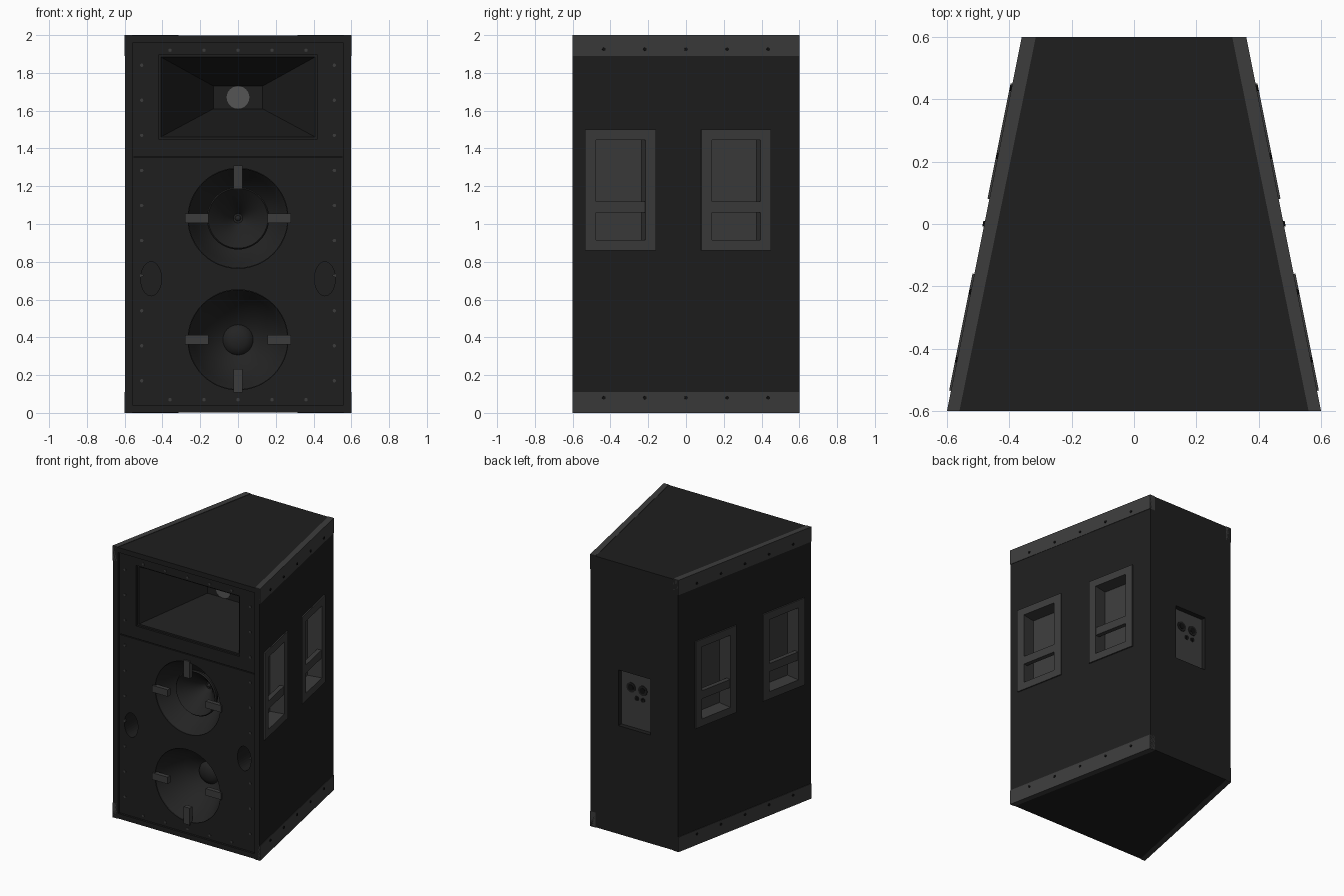
import bpy, bmesh, math
from mathutils import Matrix, Vector

if "Cube" in bpy.data.objects:
    bpy.data.objects.remove(bpy.data.objects["Cube"])


def material(name, v):
    m = bpy.data.materials.new(name)
    m.diffuse_color = (v, v, v, 1)
    m.use_nodes = True
    m.node_tree.nodes["Principled BSDF"].inputs["Base Color"].default_value = m.diffuse_color
    return m


BLACK = material("black_paint", 0.013)
DARK = material("dark_cone", 0.017)
GREY = material("grey_metal", 0.045)
LIGHT = material("light_metal", 0.09)
HOLE = material("screw_black", 0.005)


def finish(name, bm, mat=BLACK, matrix=None, smooth=False):
    if matrix is not None:
        bm.transform(matrix)
    bmesh.ops.recalc_face_normals(bm, faces=bm.faces)
    me = bpy.data.meshes.new(name)
    bm.to_mesh(me)
    bm.free()
    ob = bpy.data.objects.new(name, me)
    bpy.context.collection.objects.link(ob)
    me.materials.append(mat)
    if smooth:
        bpy.ops.object.select_all(action='DESELECT')
        bpy.context.view_layer.objects.active = ob
        ob.select_set(True)
        bpy.ops.object.shade_smooth_by_angle(angle=math.radians(35))
    return ob


def loft(name, a, b, mat=BLACK, matrix=None):
    """Solid between two matching rings of points."""
    bm = bmesh.new()
    ra = [bm.verts.new(p) for p in a]
    rb = [bm.verts.new(p) for p in b]
    bm.faces.new(ra)
    bm.faces.new(rb)
    n = len(ra)
    for i in range(n):
        j = (i + 1) % n
        bm.faces.new((ra[i], ra[j], rb[j], rb[i]))
    return finish(name, bm, mat, matrix)


def prism(name, plan, z0, z1, mat=BLACK, matrix=None):
    return loft(name, [(x, y, z0) for x, y in plan], [(x, y, z1) for x, y in plan], mat, matrix)


def box(name, x0, x1, y0, y1, z0, z1, mat=BLACK, matrix=None):
    return prism(name, [(x0, y0), (x1, y0), (x1, y1), (x0, y1)], z0, z1, mat, matrix)


def disc(name, x, z, rx, rz, y0, y1, mat=BLACK, matrix=None, n=48):
    ang = [2 * math.pi * i / n for i in range(n)]
    ring = [[(x + rx * math.cos(a), y, z + rz * math.sin(a)) for a in ang] for y in (y0, y1)]
    return loft(name, ring[0], ring[1], mat, matrix)


def lathe(name, profile, z, mat, n=48):
    """Spin (radius, depth behind the baffle) around the driver axis."""
    bm = bmesh.new()
    vs = [bm.verts.new((r, BAFFLE + d, z)) for r, d in profile]
    es = [bm.edges.new(p) for p in zip(vs, vs[1:])]
    bmesh.ops.spin(bm, geom=vs + es, cent=(0, 0, z), axis=(0, 1, 0),
                   angle=2 * math.pi, steps=n, use_duplicate=False)
    bmesh.ops.remove_doubles(bm, verts=bm.verts, dist=1e-5)
    return finish(name, bm, mat, smooth=True)


def cut(ob, cutters):
    for c in cutters:
        m = ob.modifiers.new("cut", 'BOOLEAN')
        m.operation, m.solver, m.object = 'DIFFERENCE', 'EXACT', c
        bpy.context.view_layer.objects.active = ob
        bpy.ops.object.modifier_apply(modifier=m.name)
        bpy.data.objects.remove(c)


BAFFLE = -0.585
DRIVERS = {"upper": (1.03, (90, 0, 180)), "lower": (0.387, (270, 0, 180))}
E = 0.003

# side wall frames: local x = outward normal, y = along wall, z = up
L = math.hypot(0.24, 1.2)
right = Matrix(((1.2 / L, -0.24 / L, 0, 0.48), (0.24 / L, 1.2 / L, 0, 0),
                (0, 0, 1, 0), (0, 0, 0, 1)))
SIDES = {"right": right, "left": Matrix.Diagonal((-1, 1, 1, 1)) @ right}

# cabinet shell
cabinet = prism("cabinet", [(-0.6 + E, -0.6), (0.6 - E, -0.6), (0.36 - E, 0.6), (-0.36 + E, 0.6)],
                E, 2 - E)


def rect(hx, z0, z1, y):
    return [(-hx, y, z0), (hx, y, z0), (hx, y, z1), (-hx, y, z1)]


# front recess, panel groove, horn, driver holes, ports, rear recess
cutters = [
    box("c", -0.555, 0.555, -0.7, BAFFLE, 0.04, 1.96),
    box("c", -0.55, 0.55, -0.7, BAFFLE + 0.008, 1.352, 1.358),
    box("c", -0.42, 0.42, -0.7, BAFFLE + 0.015, 1.45, 1.895),
    loft("c", rect(0.41, 1.46, 1.885, BAFFLE + 0.01), rect(0.13, 1.61, 1.73, -0.17)),
    box("c", -0.13, 0.13, 0.56, 0.7, 0.8, 1.21),
]
for z, _ in DRIVERS.values():
    cutters.append(disc("c", 0, z, 0.265, 0.265, -0.7, BAFFLE + 0.32))
for s in (-1, 1):
    cutters.append(disc("c", s * 0.46, 0.71, 0.055, 0.09, -0.7, -0.4, n=32))
HANDLES = [(-0.535, -0.16), (0.08, 0.45)]
for m in SIDES.values():
    for y0, y1 in HANDLES:
        cutters.append(box("c", -0.106, 0.1, y0 * 1.02 + 0.03, y1 * 1.02 - 0.03, 0.89, 1.47, matrix=m))
cut(cabinet, cutters)

# horn throat
disc("horn_throat", 0, 1.67, 0.06, 0.06, -0.174, -0.165, LIGHT)

# speaker cones
cone = [(0.264, 0.01), (0.235, 0.06), (0.165, 0.2)]
lathe("lower_cone", cone + [(0.08, 0.25), (0.075, 0.24), (0.045, 0.222), (0, 0.215)],
      DRIVERS["lower"][0], DARK)
lathe("upper_cone", cone + [(0.08, 0.26), (0, 0.27)], DRIVERS["upper"][0], DARK)
lathe("upper_trumpet", [(0.06, 0.26), (0.1, 0.19), (0.155, 0.13), (0.165, 0.11), (0.165, 0.098),
                        (0.158, 0.09), (0.15, 0.098), (0.1, 0.15), (0.05, 0.21), (0.025, 0.25),
                        (0.015, 0.25), (0, 0.225)], DRIVERS["upper"][0], DARK)

# driver clamps
for name, (z, angles) in DRIVERS.items():
    for i, a in enumerate(angles):
        m = Matrix.Translation((0, 0, z)) @ Matrix.Rotation(-math.radians(a), 4, 'Y')
        box(f"{name}_clamp_{i}", 0.155, 0.28, BAFFLE - 0.012, BAFFLE + 0.02, -0.025, 0.025, GREY, m)

# front screws
spots = [(s * 0.51, 0.17 + i * 0.1856) for s in (-1, 1) for i in range(10)]
spots += [(i * 0.18, z) for i in range(-2, 3) for z in (0.07, 1.92)]
for x, z in spots:
    disc("front_screw", x, z, 0.009, 0.009, BAFFLE - 0.004, BAFFLE + 0.01, GREY, n=10)

for side, m in SIDES.items():
    s = 1 if side == "right" else -1
    # edge trim along the top and bottom of each side
    plan = [(s * 0.6, -0.6), (s * 0.36, 0.6), (s * 0.315, 0.6), (s * 0.56, -0.6)]
    for label, z0, z1, zs in (("bottom", 0, 0.11, 0.08), ("top", 1.89, 2, 1.925)):
        prism(f"{side}_{label}_trim", plan, z0, z1, GREY)
        for i in range(-2, 3):
            rot = m @ Matrix.Translation((0, i * 0.222, zs)) @ Matrix.Rotation(math.pi / 2, 4, 'Z')
            disc("trim_screw", 0, 0, 0.009, 0.009, -0.005, 0.004, HOLE, rot, n=10)
    # recessed carry handles with a grip bar
    for i, (y0, y1) in enumerate(HANDLES):
        y0, y1 = y0 * 1.02, y1 * 1.02
        cup = box(f"{side}_handle_{i}", -0.11, 0.006, y0, y1, 0.86, 1.5, GREY, m)
        cut(cup, [box("c", -0.1, 0.1, y0 + 0.058, y1 - 0.058, 0.915, 1.445, matrix=m)])
        box(f"{side}_handle_bar_{i}", -0.03, 0.003, y0 + 0.05, y1 - 0.05, 1.06, 1.12, GREY, m)

# rear connector plate and sockets
box("connector_plate", -0.13, 0.13, 0.55, 0.565, 0.8, 1.21, GREY)
for x, z, r in ((0.05, 1.09, 0.036), (-0.045, 1.09, 0.036), (0.005, 1.02, 0.017), (-0.045, 1.02, 0.017)):
    disc("socket", x, z, r, r, 0.56, 0.57, BLACK, n=24)
    disc("socket_core", x, z, r * 0.6, r * 0.6, 0.56, 0.573, HOLE, n=24)
